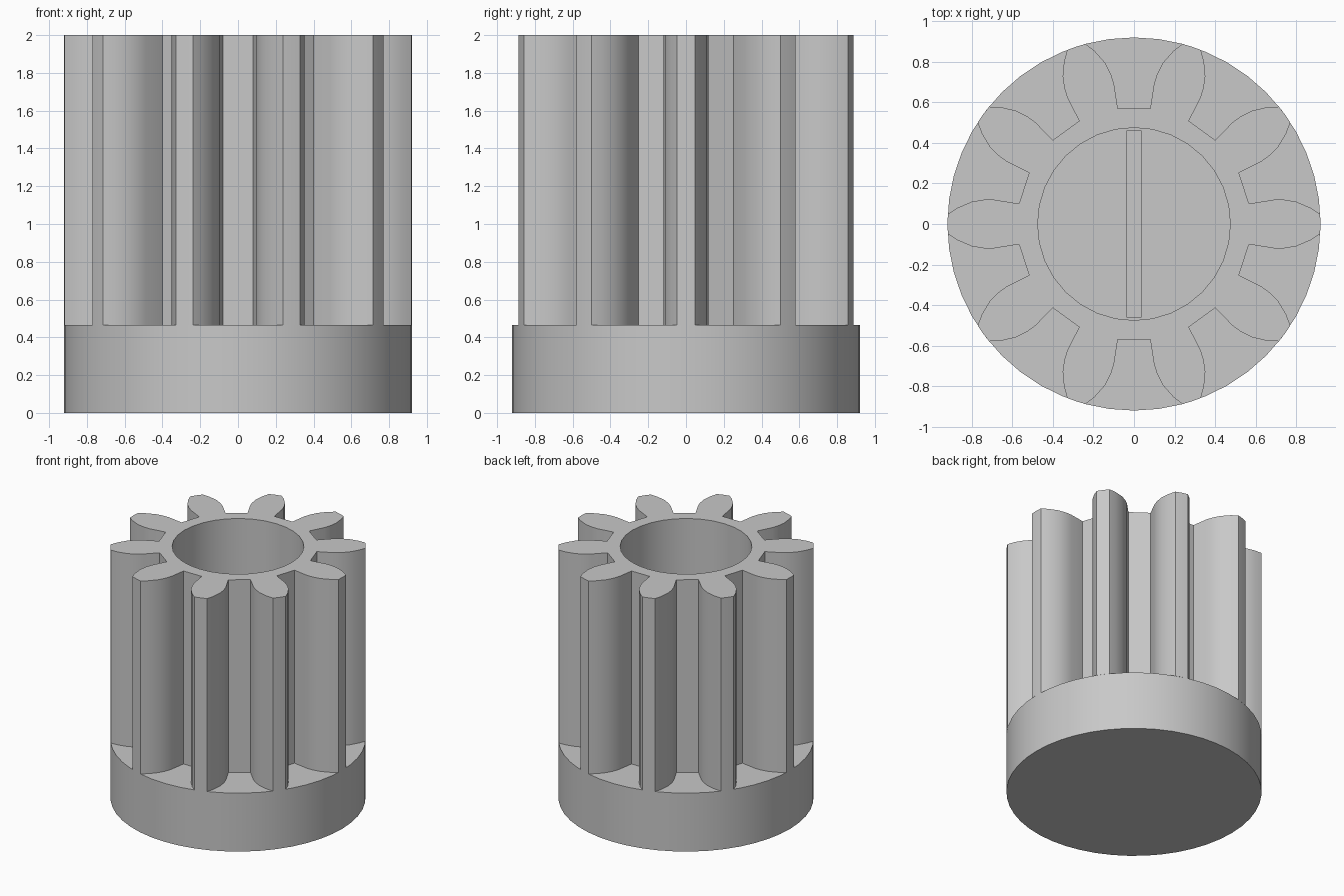
import bpy
import bmesh
import math
from mathutils import Vector, Matrix

cube = bpy.data.objects.get("Cube")
if cube:
    bpy.data.objects.remove(cube, do_unlink=True)

TEETH = 10
RADIUS = 0.92
BORE = 0.475
FLANGE_TOP = 0.465
HEIGHT = 2.0

grey = bpy.data.materials.new("plain_grey")
grey.use_nodes = True
grey.diffuse_color = (0.58, 0.58, 0.58, 1)
grey.node_tree.nodes["Principled BSDF"].inputs["Base Color"].default_value = (0.58, 0.58, 0.58, 1)


def finish(bm, name):
    """Turn a bmesh into a shaded, coloured object."""
    bmesh.ops.recalc_face_normals(bm, faces=bm.faces)
    mesh = bpy.data.meshes.new(name)
    bm.to_mesh(mesh)
    bm.free()
    mesh.materials.append(grey)
    obj = bpy.data.objects.new(name, mesh)
    bpy.context.collection.objects.link(obj)
    bpy.ops.object.select_all(action='DESELECT')
    obj.select_set(True)
    bpy.context.view_layer.objects.active = obj
    bpy.ops.object.shade_smooth_by_angle(angle=math.radians(30))
    return obj


def ring(radius, count):
    return [Vector((radius * math.cos(math.tau * i / count),
                    radius * math.sin(math.tau * i / count), 0)) for i in range(count)]


def extrude_outline(name, loops, z0, z1):
    """Fill closed outlines (inner ones become holes) and raise them."""
    bm = bmesh.new()
    edges = []
    for loop in loops:
        verts = [bm.verts.new((p.x, p.y, z0)) for p in loop]
        edges += [bm.edges.new((v, verts[i - 1])) for i, v in enumerate(verts)]
    bmesh.ops.triangle_fill(bm, edges=edges, use_beauty=True, normal=(0, 0, 1))
    floor = list(bm.faces)
    result = bmesh.ops.extrude_face_region(bm, geom=floor, use_keep_orig=True)
    moved = [g for g in result["geom"] if isinstance(g, bmesh.types.BMVert)]
    bmesh.ops.translate(bm, verts=moved, vec=(0, 0, z1 - z0))
    return finish(bm, name)


# Solid round flange at the bottom; its top is also the floor of the bore
extrude_outline("base_flange", [ring(RADIUS, 48)], 0, FLANGE_TOP)

# Toothed barrel: half a tooth along +x, mirrored and repeated round the axis
half_tooth = [(0.567, 0.10), (0.69, 0.12), (0.74, 0.12), (0.80, 0.11), (0.87, 0.08), (0.918, 0.048)]
tooth = [Vector((x, -y, 0)) for x, y in half_tooth]
tooth += [Vector((RADIUS, 0, 0))]
tooth += [Vector((x, y, 0)) for x, y in reversed(half_tooth)]
outline = []
for k in range(TEETH):
    turn = Matrix.Rotation(math.tau * k / TEETH, 3, 'Z')
    outline += [turn @ p for p in tooth]
extrude_outline("toothed_barrel", [outline, ring(BORE, 32)], FLANGE_TOP, HEIGHT)

# Narrow drive key across the bore floor
key = [Vector((x, y, 0)) for x, y in ((-0.037, -0.462), (0.037, -0.462), (0.037, 0.462), (-0.037, 0.462))]
extrude_outline("drive_key", [key], FLANGE_TOP, FLANGE_TOP + 0.15)
